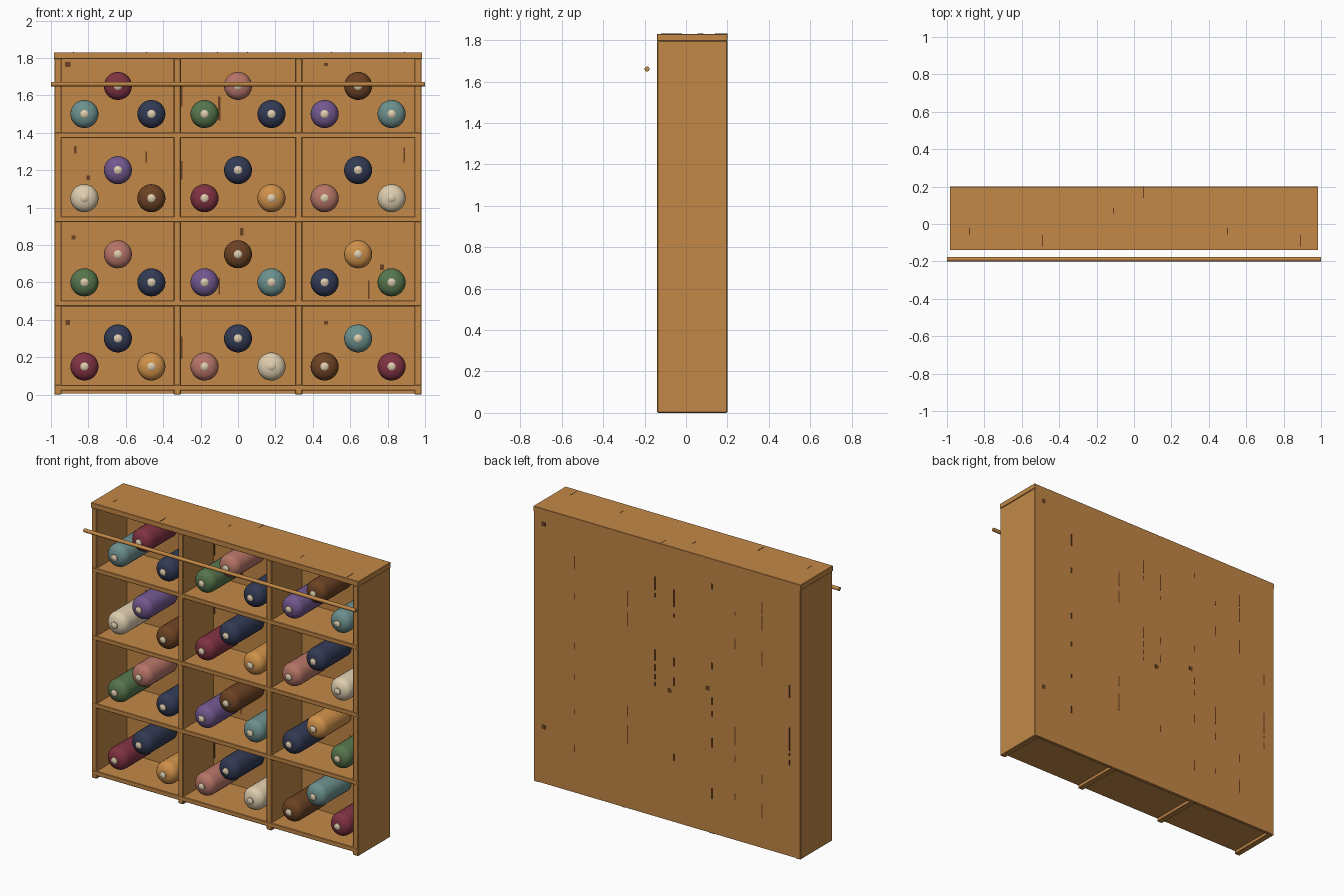
import bpy, bmesh, math, random
from mathutils import Matrix

if "Cube" in bpy.data.objects:
    bpy.data.objects.remove(bpy.data.objects["Cube"])

random.seed(4)


def srgb(r, g, b):
    lin = [(c / 255 / 12.92) if c < 10 else ((c / 255 + 0.055) / 1.055) ** 2.4 for c in (r, g, b)]
    return (*lin, 1.0)


COLOURS = {
    "wood": (194, 136, 71), "brown": (108, 66, 35), "cream": (222, 205, 174),
    "teal": (108, 144, 141), "navy": (50, 58, 84), "maroon": (128, 50, 66),
    "rose": (182, 116, 103), "green": (86, 117, 76), "purple": (114, 87, 142),
    "amber": (207, 145, 74),
}
MATS = {}
for name, rgb in COLOURS.items():
    MATS[name] = bpy.data.materials.new(name)
    MATS[name].diffuse_color = srgb(*rgb)


def finish(name, bm, mats):
    mesh = bpy.data.meshes.new(name)
    bmesh.ops.recalc_face_normals(bm, faces=bm.faces)
    bm.to_mesh(mesh)
    bm.free()
    for m in mats:
        mesh.materials.append(MATS[m])
    ob = bpy.data.objects.new(name, mesh)
    bpy.context.collection.objects.link(ob)
    return ob


def add_box(bm, x0, x1, y0, y1, z0, z1):
    mat = Matrix.Translation(((x0 + x1) / 2, (y0 + y1) / 2, (z0 + z1) / 2)) \
        @ Matrix.Diagonal((x1 - x0, y1 - y0, z1 - z0, 1))
    bmesh.ops.create_cube(bm, size=1, matrix=mat)


def board(name, *ext, bevel=0.004):
    bm = bmesh.new()
    add_box(bm, *ext)
    ob = finish(name, bm, ["wood"])
    if bevel:
        mod = ob.modifiers.new("soft_edge", "BEVEL")
        mod.width, mod.segments = bevel, 1
    return ob


# Cabinet carcass
board("top_board", -0.985, 0.985, -0.14, 0.2, 1.795, 1.83, bevel=0.002)
board("back_panel", -0.98, 0.98, 0.18, 0.2, 0.005, 1.797, bevel=0)
for i, (a, b) in enumerate([(-0.982, -0.943), (-0.344, -0.306), (0.306, 0.344), (0.943, 0.982)]):
    board(f"upright_{i + 1}", a, b, -0.139, 0.199, 0.0, 1.797)
for i in range(4):
    z = 0.022 + 0.45 * i
    board(f"shelf_{i + 1}", -0.979, 0.979, -0.14, 0.19, z, z + 0.03, bevel=0.003)

# Front rail
bm = bmesh.new()
bmesh.ops.create_cone(bm, cap_ends=True, segments=16, radius1=0.012, radius2=0.012, depth=2,
                      matrix=Matrix.Translation((0, -0.188, 1.66)) @ Matrix.Rotation(math.pi / 2, 4, "Y"))
rail = finish("front_rail", bm, ["wood"])
rail.data.shade_smooth()
rail.data.set_sharp_from_angle(angle=math.radians(40))

# Bottles: (radius, y) profile revolved about the y axis, cork at the front
PROFILE = [(0, 0.175), (0.068, 0.175), (0.075, 0.168), (0.075, -0.075), (0.072, -0.09),
           (0.064, -0.104), (0.05, -0.115), (0.034, -0.121), (0.022, -0.124),
           (0.022, -0.131), (0.015, -0.137), (0, -0.139)]
CORK_START = 8


def bottle(name, x, z, colour):
    bm = bmesh.new()
    vs = [bm.verts.new((r, y, 0)) for r, y in PROFILE]
    es = [bm.edges.new(p) for p in zip(vs, vs[1:])]
    bmesh.ops.spin(bm, geom=vs + es, cent=(0, 0, 0), axis=(0, 1, 0), angle=2 * math.pi,
                   steps=28, use_merge=True)
    bmesh.ops.remove_doubles(bm, verts=bm.verts, dist=0.0001)
    for f in bm.faces:
        f.smooth = True
        f.material_index = int(f.calc_center_median().y < PROFILE[CORK_START][1])
    ob = finish(name, bm, [colour, "cream"])
    ob.data.set_sharp_from_angle(angle=math.radians(40))
    ob.location = (x, 0, z)


# Three bottles per cubby, listed lower left, upper middle, lower right
ROWS = [
    ["maroon navy amber", "rose navy cream", "brown teal maroon"],
    ["green rose navy", "purple brown teal", "navy amber green"],
    ["cream purple brown", "maroon navy amber", "rose navy cream"],
    ["teal maroon navy", "green rose navy", "purple brown teal"],
]
for r, row in enumerate(ROWS):
    for c, trio in enumerate(row):
        for k, colour in enumerate(trio.split()):
            x = (c - 1) * 0.642 + (k - 1) * 0.179
            z = 0.15 + 0.45 * r + (0.15 if k == 1 else 0)
            bottle(f"bottle_{r + 1}_{c + 1}_{k + 1}", x, z, colour)

# Wood knots and grain streaks as thin plates
bm = bmesh.new()
for x, z, w, h in [(-0.91, 1.765, .03, .025), (-0.87, 1.31, .012, .04), (-0.8, 1.16, .02, .025),
                   (-0.49, 1.27, .008, .06), (-0.1, 1.53, .012, .13), (0.47, 1.765, .02, .018),
                   (-0.91, 0.385, .025, .025), (0.47, 0.385, .02, .018), (0.02, 0.87, .02, .04),
                   (0.77, 0.68, .02, .03), (0.70, 0.56, .008, .1), (-0.1, 0.58, .01, .09),
                   (0.89, 1.28, .008, .08), (-0.88, 0.84, .02, .02), (-0.3, 1.6, .008, .12),
                   (-0.3, 1.2, .008, .1), (-0.3, 0.25, .008, .12)]:
    add_box(bm, x - w / 2, x + w / 2, 0.178, 0.181, z - h / 2, z + h / 2)
for x in (0.68, 0.29, 0.09, -0.05, -0.33, -0.5, -0.7, -0.9):
    for _ in range(6):
        z, h = random.uniform(0.2, 1.65), random.uniform(0.02, 0.1)
        add_box(bm, x - 0.004, x + 0.004, 0.199, 0.201, z - h / 2, z + h / 2)
for x, z in [(0.91, 1.73), (0.91, 0.38), (-0.02, 0.87), (-0.3, 0.96)]:
    add_box(bm, x - 0.014, x + 0.014, 0.199, 0.201, z - 0.014, z + 0.014)
for x, y, h in [(0.05, 0.17, .06), (-0.88, -0.04, .04), (-0.49, -0.09, .06), (0.5, -0.04, .04),
                (0.89, -0.09, .06), (-0.11, 0.07, .03)]:
    add_box(bm, x - 0.003, x + 0.003, y - h / 2, y + h / 2, 1.829, 1.831)
finish("wood_grain_marks", bm, ["brown"])

for m in bpy.data.materials:
    if m.users and not m.is_grease_pencil:
        m.use_nodes = True
        m.node_tree.nodes["Principled BSDF"].inputs["Base Color"].default_value = m.diffuse_color
